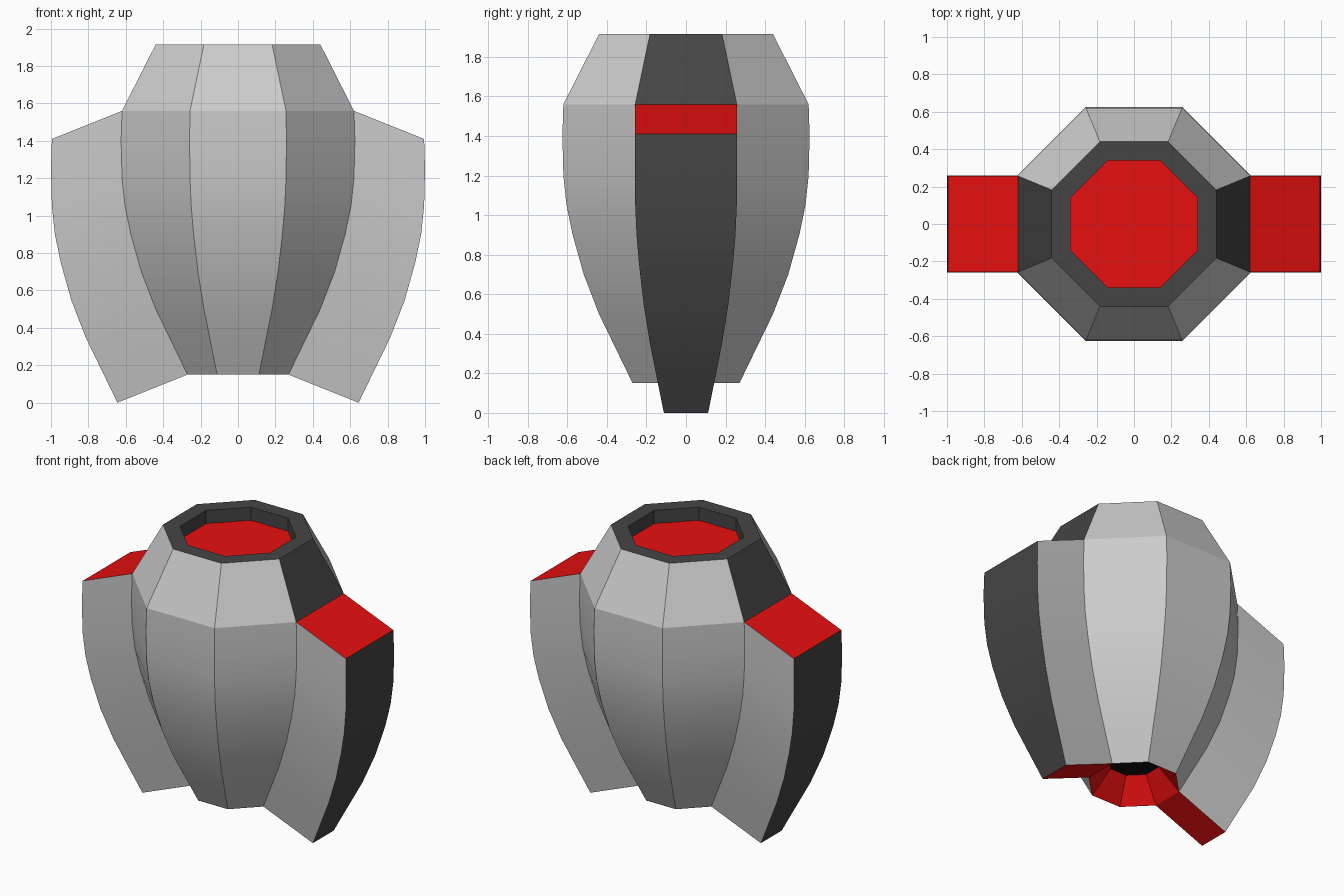
import bpy, bmesh, math

if "Cube" in bpy.data.objects:
    bpy.data.objects.remove(bpy.data.objects["Cube"])

T = math.tan(math.pi / 8)   # octagon half side / apothem


def material(name, rgb):
    m = bpy.data.materials.new(name)
    m.diffuse_color = (*rgb, 1)
    m.use_nodes = True
    m.node_tree.nodes["Principled BSDF"].inputs["Base Color"].default_value = m.diffuse_color
    return m


MATS = [material("grey", (0.8, 0.8, 0.8)), material("dark", (0.06, 0.06, 0.06)),
        material("red", (0.8, 0.005, 0.005)), material("black", (0.005, 0.005, 0.005))]
GREY, DARK, RED, BLACK = range(4)

# Curved flank of the body: (apothem, z), bottom to top
FLANK = [(0.27, 0.15), (0.355, 0.325), (0.44, 0.5), (0.517, 0.7), (0.573, 0.9),
         (0.604, 1.05), (0.62, 1.2), (0.625, 1.4), (0.62, 1.56)]


def finish(bm, name):
    mesh = bpy.data.meshes.new(name)
    bm.to_mesh(mesh)
    bm.free()
    for m in MATS:
        mesh.materials.append(m)
    obj = bpy.data.objects.new(name, mesh)
    bpy.context.collection.objects.link(obj)
    bpy.ops.object.select_all(action='DESELECT')
    obj.select_set(True)
    bpy.context.view_layer.objects.active = obj
    bpy.ops.object.shade_smooth_by_angle(angle=math.radians(20))


def face(bm, verts, mat):
    bm.faces.new(verts).material_index = mat


# Octagonal body: bottom nozzle, flanks, shoulder, rim and recessed top
profile = [(0.15, 0.305)] + FLANK + [(0.44, 1.915), (0.34, 1.915), (0.34, 1.825)]
bm = bmesh.new()
rings = []
for r, z in profile:
    R = r / math.cos(math.pi / 8)
    rings.append([bm.verts.new((R * math.cos((i - 0.5) * math.pi / 4),
                                R * math.sin((i - 0.5) * math.pi / 4), z)) for i in range(8)])
last = len(FLANK)
for k in range(len(rings) - 1):
    a, b = rings[k], rings[k + 1]
    for i in range(8):
        side = i in (0, 4)
        if side and 1 <= k < last:
            continue            # covered by the side fins
        if k == 0:
            mat = RED
        elif k < last:
            mat = GREY
        elif k == last:
            mat = DARK if side else GREY
        else:
            mat = DARK
        j = (i + 1) % 8
        face(bm, (a[i], a[j], b[j], b[i]), mat)
face(bm, rings[0][::-1], BLACK)
face(bm, rings[-1], RED)
finish(bm, "body")

# Side fins: the side panel pushed outward and down
for s, name in ((1, "right_fin"), (-1, "left_fin")):
    bm = bmesh.new()
    rows = []
    for r, z in FLANK:
        h = r * T
        pts = [(r, -h, z), (r + 0.375, -h, z - 0.15), (r + 0.375, h, z - 0.15), (r, h, z)]
        rows.append([bm.verts.new((s * x, s * y, w)) for x, y, w in pts])
    for a, b in zip(rows, rows[1:]):
        for i, mat in enumerate((GREY, DARK, GREY)):
            face(bm, (a[i], a[i + 1], b[i + 1], b[i]), mat)
    face(bm, rows[0][::-1], RED)
    face(bm, rows[-1], RED)
    finish(bm, name)
